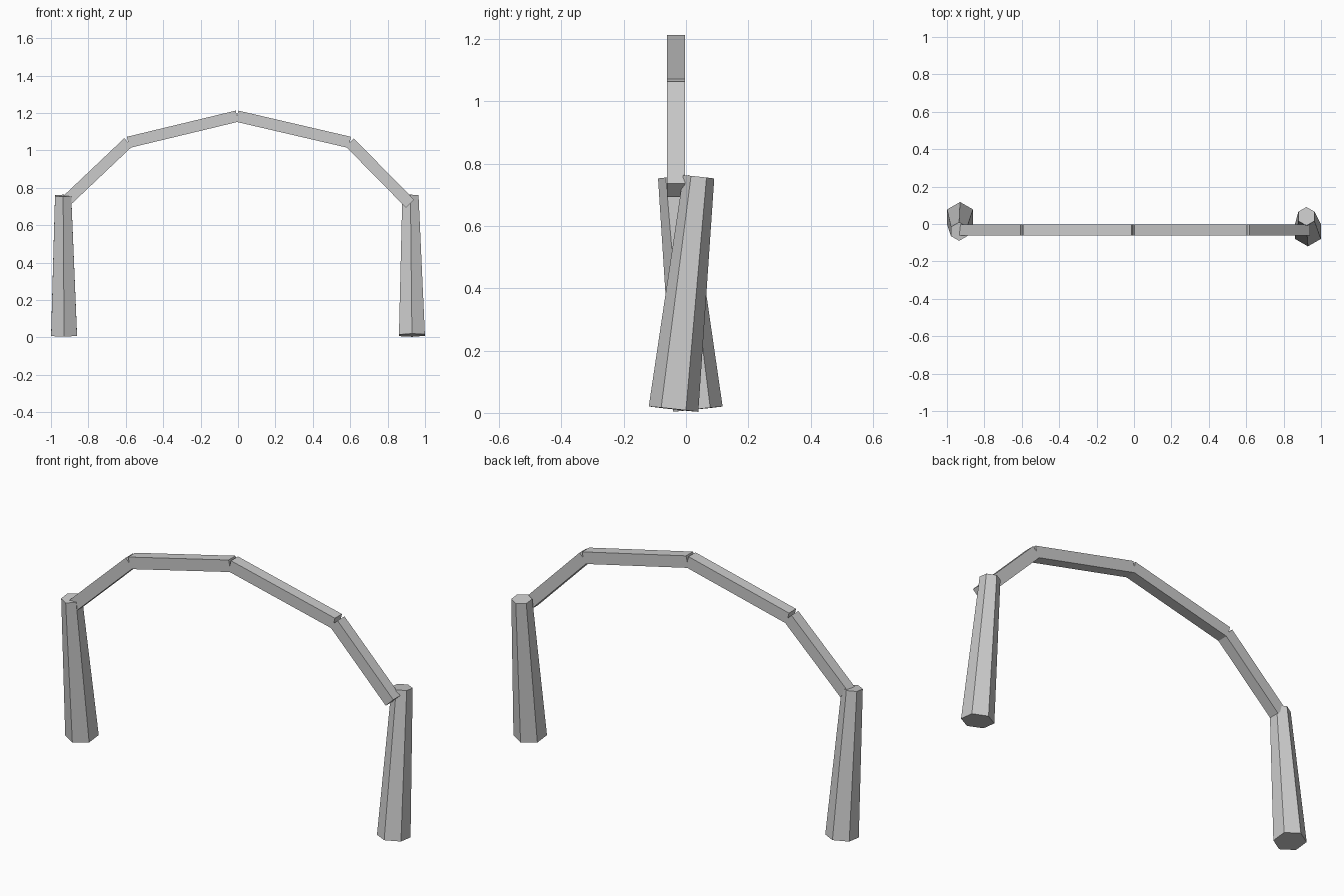
import bpy, bmesh, math
from mathutils import Vector, Matrix

if "Cube" in bpy.data.objects:
    bpy.data.objects.remove(bpy.data.objects["Cube"])


def new_object(name, bm):
    mesh = bpy.data.meshes.new(name)
    bm.to_mesh(mesh)
    bm.free()
    obj = bpy.data.objects.new(name, mesh)
    bpy.context.collection.objects.link(obj)
    return obj


def frame(a, b, side):
    """Matrix with z along a->b, y close to side, centred between the points."""
    z = (b - a).normalized()
    x = side.cross(z).normalized()
    y = z.cross(x)
    rot = Matrix((x, y, z)).transposed().to_4x4()
    return Matrix.Translation((a + b) / 2) @ rot


def post(name, bottom, top):
    a, b = Vector(bottom), Vector(top)
    bm = bmesh.new()
    bmesh.ops.create_cone(bm, cap_ends=True, segments=6, radius1=0.08,
                          radius2=0.05, depth=(b - a).length,
                          matrix=frame(a, b, Vector((0, 1, 0)))
                          @ Matrix.Rotation(0, 4, 'Z'))
    return new_object(name, bm)


def bar(name, start, end):
    a = Vector((start[0], BAR_Y, start[1]))
    b = Vector((end[0], BAR_Y, end[1]))
    size = Matrix.Diagonal((0.061, 0.058, (b - a).length, 1))
    bm = bmesh.new()
    bmesh.ops.create_cube(bm, size=1,
                          matrix=frame(a, b, Vector((0, 1, 0))) @ size)
    return new_object(name, bm)


# Tapered six-sided posts leaning in opposite directions
post("left_post", (-0.93, 0.038, 0.012), (-0.935, -0.04, 0.758))
post("right_post", (0.93, -0.04, 0.012), (0.922, 0.041, 0.758))

# Arch of four straight bars, butted so small notches show at the joints
BAR_Y = -0.032
joints = [(-0.912, 0.735), (-0.587, 1.043), (-0.005, 1.183),
          (0.597, 1.043), (0.92, 0.715)]
names = ["left_lower_bar", "left_upper_bar", "right_upper_bar", "right_lower_bar"]
for name, p, q in zip(names, joints, joints[1:]):
    bar(name, p, q)
